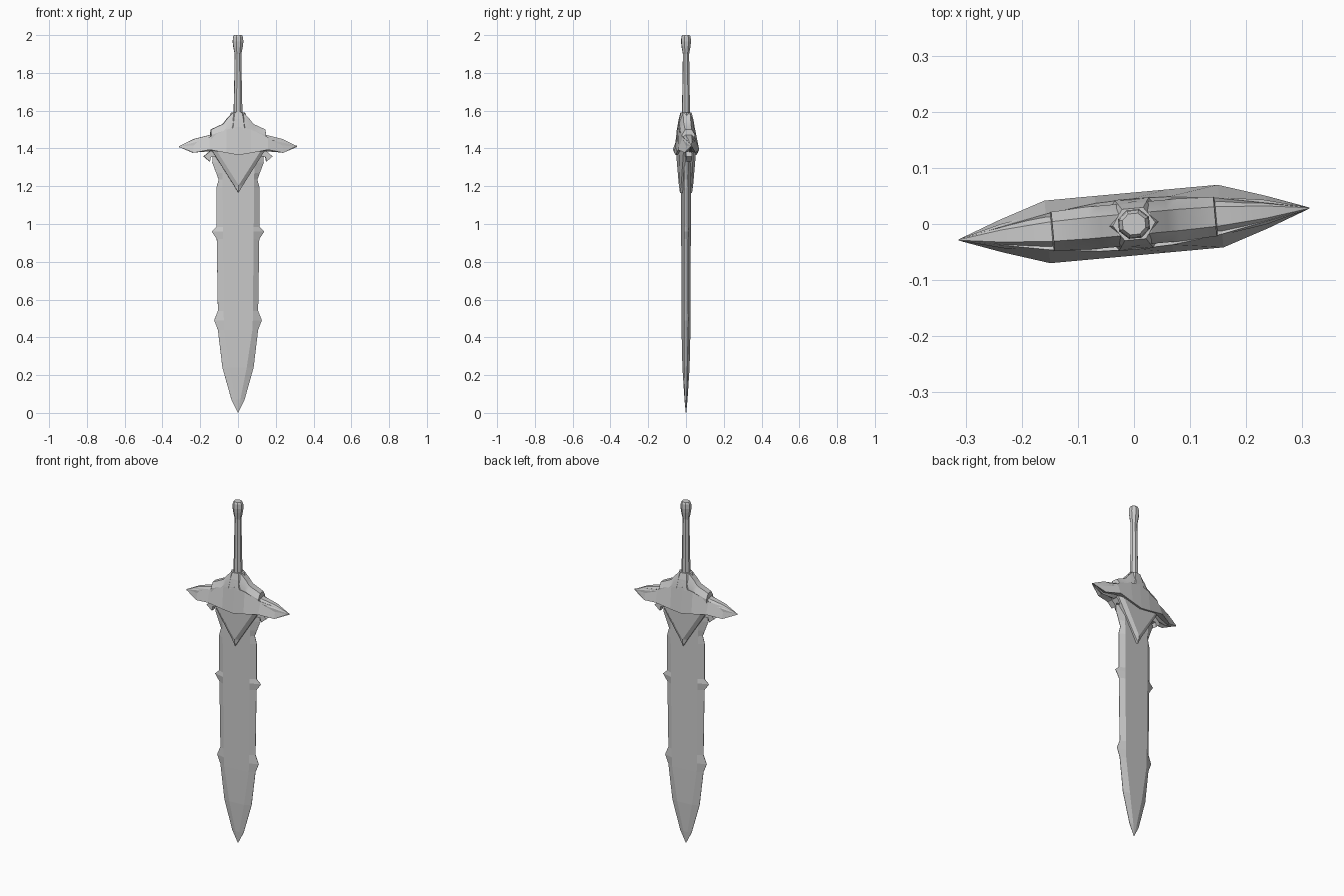
import bpy, bmesh, math

if "Cube" in bpy.data.objects:
    bpy.data.objects.remove(bpy.data.objects["Cube"])

TURN = math.radians(5.2)  # the whole sword is turned slightly about z

steel = bpy.data.materials.new("grey steel")
steel.diffuse_color = (0.6, 0.6, 0.6, 1)
steel.use_nodes = True
steel.node_tree.nodes["Principled BSDF"].inputs["Base Color"].default_value = steel.diffuse_color


def finish(name, bm, smooth=None):
    bmesh.ops.remove_doubles(bm, verts=bm.verts, dist=0.0004)
    bmesh.ops.recalc_face_normals(bm, faces=bm.faces)
    me = bpy.data.meshes.new(name)
    bm.to_mesh(me)
    bm.free()
    me.materials.append(steel)
    ob = bpy.data.objects.new(name, me)
    bpy.context.collection.objects.link(ob)
    ob.rotation_euler.z = TURN
    if smooth:
        bpy.ops.object.select_all(action='DESELECT')
        ob.select_set(True)
        bpy.context.view_layer.objects.active = ob
        bpy.ops.object.shade_smooth_by_angle(angle=math.radians(smooth))
    return ob


def loft(name, rings, smooth=None):
    bm = bmesh.new()
    vs = [[bm.verts.new(p) for p in r] for r in rings]
    n = len(vs[0])
    for a, b in zip(vs, vs[1:]):
        for i in range(n):
            j = (i + 1) % n
            bm.faces.new((a[i], a[j], b[j], b[i]))
    bm.faces.new(vs[0])
    bm.faces.new(vs[-1])
    return finish(name, bm, smooth)


def slab(z, w, f, t, e):
    """Bevelled flat section: half width w, flat half width f, thickness t, edge e."""
    return [(w, e, z), (f, t, z), (-f, t, z), (-w, e, z),
            (-w, -e, z), (-f, -t, z), (f, -t, z), (w, -e, z)]


def both_ways(half):
    """Mirror stations (x, ...) to negative x."""
    return [(-s[0],) + s[1:] for s in reversed(half) if s[0] > 0] + half


# Blade with barbs along its edges
blade = [(1.40, .13, .09, .018), (1.325, .137, .085, .018), (1.27, .116, .085, .018),
         (1.235, .103, .083, .018), (1.19, .115, .083, .018), (.985, .114, .082, .018),
         (.96, .14, .082, .018), (.92, .113, .081, .018), (.54, .107, .078, .017),
         (.49, .127, .077, .017), (.44, .107, .075, .017), (.24, .083, .045, .015),
         (.07, .035, .012, .007), (0, 0, 0, 0)]
loft("blade", [slab(z, w, f, t, .001) for z, w, f, t in blade])

# Pointed plate wrapped over the blade root
loft("blade_collar", [slab(1.40, .145, .125, .044, .027), slab(1.38, .135, .112, .043, .026),
                      slab(1.205, .024, 0, .038, .028), slab(1.165, 0, 0, .032, .032)])

# Guard core rising to the grip socket
core = [(0, 1.595, 1.38, .04), (.03, 1.588, 1.38, .038), (.06, 1.556, 1.38, .038),
        (.08, 1.53, 1.38, .038), (.145, 1.50, 1.385, .035), (.147, 1.472, 1.385, .035),
        (.235, 1.45, 1.378, .022), (.314, 1.412, 1.41, .001)]
rings = []
for x, zt, zb, w in both_ways(core):
    d = (zt - zb) * .25
    rings.append([(x, w * .5, zt), (x, w, zt - d), (x, w, zb + d), (x, 0, zb),
                  (x, -w, zb + d), (x, -w, zt - d), (x, -w * .5, zt)])
loft("guard_core", rings, 30)

# Winged shield plates on the front and back of the guard
wing = [(0, .045, 1.515, .056, 1.365), (.065, .043, 1.50, .056, 1.376),
        (.155, .032, 1.46, .056, 1.393), (.238, .016, 1.442, .029, 1.377),
        (.314, .001, 1.412, .001, 1.408)]
for name, s in (("front_guard_plate", -1), ("back_guard_plate", 1)):
    loft(name, [[(x, s * yt * .5, zt - .006), (x, s * yt, zt), (x, s * yb, zb),
                 (x, s * yb * .3, zb + .006)] for x, yt, zt, yb, zb in both_ways(wing)])

# Small hooks below the guard
hook = [(.10, 1.395), (.15, 1.385), (.183, 1.358), (.15, 1.33), (.145, 1.355), (.09, 1.36)]
for name, s in (("left_hook", -1), ("right_hook", 1)):
    loft(name, [[(s * x, y, z) for x, z in hook] for y in (-.016, .016)])

# Eight-sided grip with a flared pommel
grip = [(1.54, .025), (1.62, .024), (1.75, .021), (1.90, .019), (1.94, .027),
        (1.965, .03), (1.99, .028), (2.0, .022)]
loft("grip", [[(r * math.cos(a), r * .92 * math.sin(a), z)
               for a in [math.pi / 8 + k * math.pi / 4 for k in range(8)]]
              for z, r in grip])

# Hexagonal socket ring around the grip base
loft("grip_socket", [[(r * math.cos(k * math.pi / 3), r * .85 * math.sin(k * math.pi / 3), z)
                      for k in range(6)] for z, r in ((1.50, .062), (1.555, .05), (1.59, .038))])
